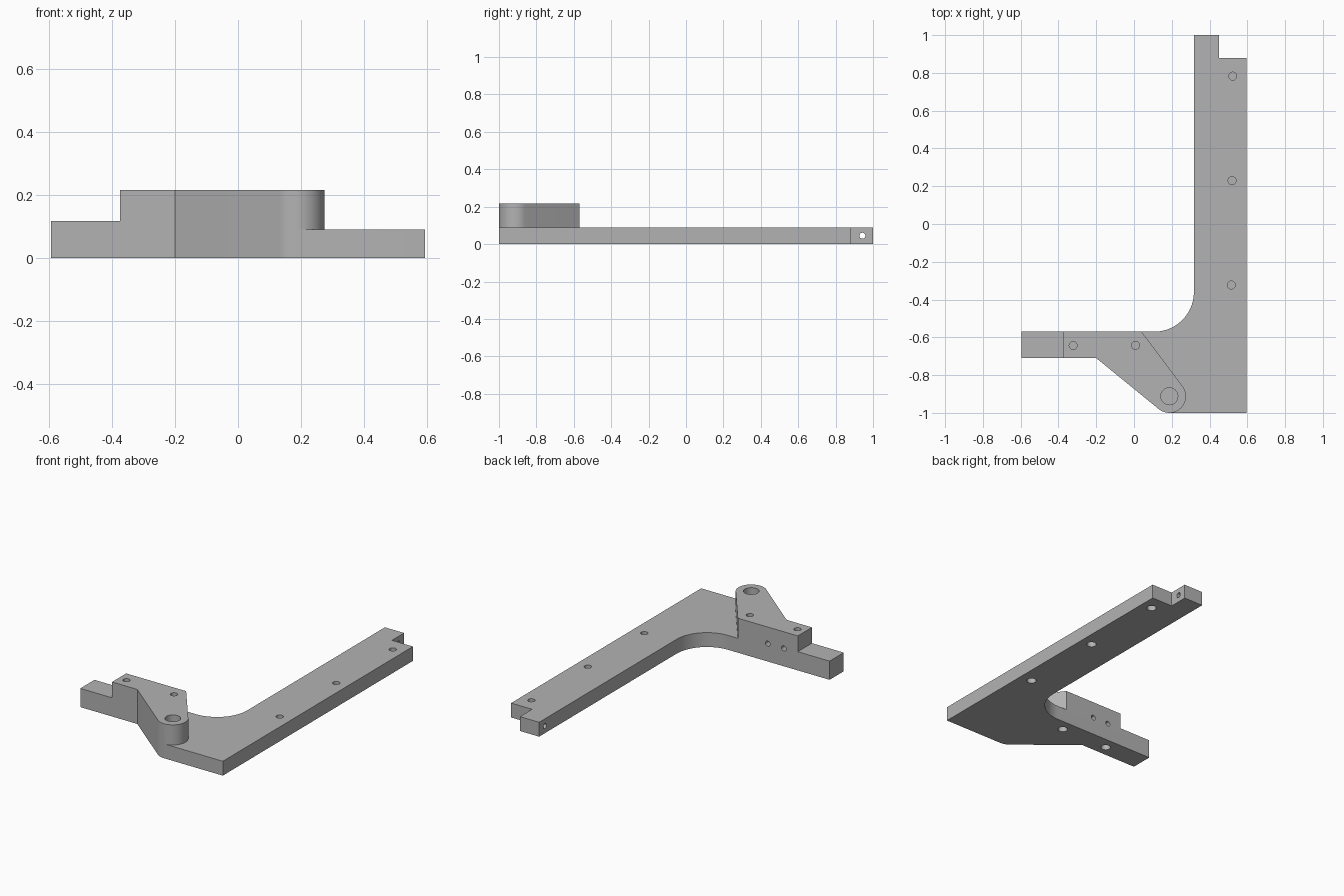
import bpy, bmesh
from math import pi, sin, cos, acos, atan2, hypot, radians
from mathutils import Matrix, Vector

cube = bpy.data.objects.get("Cube")
if cube:
    bpy.data.objects.remove(cube, do_unlink=True)

grey = bpy.data.materials.new("plain grey")
grey.use_nodes = True
grey.diffuse_color = (0.45, 0.45, 0.45, 1)
grey.node_tree.nodes["Principled BSDF"].inputs["Base Color"].default_value = grey.diffuse_color

PLATE, TONGUE, BLOCK = 0.09, 0.117, 0.216   # top heights
LEFT, STEP, BACK, FRONT = -0.595, -0.375, -0.57, -0.71
PIVOT, BOSS = (0.187, -0.912), 0.088


def add_object(name, bm):
    bmesh.ops.recalc_face_normals(bm, faces=bm.faces)
    mesh = bpy.data.meshes.new(name)
    bm.to_mesh(mesh)
    bm.free()
    mesh.materials.append(grey)
    obj = bpy.data.objects.new(name, mesh)
    bpy.context.collection.objects.link(obj)
    return obj


def prism(name, outline, z0, z1):
    bm = bmesh.new()
    face = bm.faces.new([bm.verts.new((x, y, z0)) for x, y in outline])
    top = bmesh.ops.extrude_face_region(bm, geom=[face])["geom"]
    bmesh.ops.translate(bm, vec=(0, 0, z1 - z0),
                        verts=[v for v in top if isinstance(v, bmesh.types.BMVert)])
    return add_object(name, bm)


def hole(name, start, end, radius):
    a, b = Vector(start), Vector(end)
    turn = (b - a).to_track_quat('Z', 'Y').to_matrix().to_4x4()
    bm = bmesh.new()
    bmesh.ops.create_cone(bm, cap_ends=True, segments=32, radius1=radius, radius2=radius,
                          depth=(b - a).length, matrix=Matrix.Translation((a + b) / 2) @ turn)
    return add_object(name, bm)


def arc(centre, radius, a0, a1, steps):
    angles = [a0 + (a1 - a0) * i / steps for i in range(steps + 1)]
    return [(centre[0] + radius * cos(a), centre[1] + radius * sin(a)) for a in angles]


def tangent(point, side):
    # Angle on the boss circle where a line from the point touches it
    dx, dy = point[0] - PIVOT[0], point[1] - PIVOT[1]
    return atan2(dy, dx) + side * acos(BOSS / hypot(dx, dy))


def combine(target, tool, operation):
    mod = target.modifiers.new(operation, 'BOOLEAN')
    mod.operation, mod.object, mod.solver = operation, tool, 'EXACT'
    bpy.context.view_layer.objects.active = target
    bpy.ops.object.modifier_apply(modifier=mod.name)
    bpy.data.objects.remove(tool, do_unlink=True)


# Outlines share the rounded boss at the front
elbow, shoulder = (-0.2, FRONT), (0.04, BACK)
a_front = tangent(elbow, 1) - 2 * pi
a_back = tangent(shoulder, -1)
boss_front = arc(PIVOT, BOSS, a_front, -pi / 2, 8)
boss_back = arc(PIVOT, BOSS, -pi / 2, a_back, 20)

# L-shaped plate with end tab and inner fillet
plate = [(LEFT, FRONT), elbow] + boss_front + [
    (0.595, -1), (0.595, 0.88), (0.45, 0.88), (0.45, 1), (0.317, 1)]
plate += arc((0.107, -0.36), 0.21, 0, -pi / 2, 24) + [shoulder, (STEP, BACK), (LEFT, BACK)]
bracket = prism("corner_bracket", plate, 0, PLATE)

# Raised pivot block and stepped tongue
block = [(STEP, FRONT), elbow] + boss_front + boss_back[1:] + [shoulder, (STEP, BACK)]
combine(bracket, prism("pivot_block", block, PLATE, BLOCK), 'UNION')
tongue = [(LEFT, FRONT), (STEP, FRONT), (STEP, BACK), (LEFT, BACK)]
combine(bracket, prism("tongue", tongue, PLATE, TONGUE), 'UNION')

# Pin holes: narrow sockets on top, wider ones underneath
pins = [(0.523, 0.783, PLATE), (0.519, 0.23, PLATE), (0.515, -0.323, PLATE),
        (-0.322, -0.643, BLOCK), (0.008, -0.643, BLOCK)]
for x, y, top in pins:
    combine(bracket, hole("top_socket", (x, y, top - 0.03), (x, y, top + 0.1), 0.021), 'DIFFERENCE')
    combine(bracket, hole("bottom_socket", (x, y, -0.1), (x, y, 0.05), 0.028), 'DIFFERENCE')

# Pivot bore, tab cross hole and two blind holes in the back wall
combine(bracket, hole("pivot_bore", (*PIVOT, PLATE + 0.005), (*PIVOT, 0.3), 0.045), 'DIFFERENCE')
combine(bracket, hole("tab_hole", (0.2, 0.943, 0.045), (0.55, 0.943, 0.045), 0.016), 'DIFFERENCE')
for x in (-0.278, -0.167):
    combine(bracket, hole("wall_hole", (x, BACK - 0.07, 0.112), (x, BACK + 0.1, 0.112), 0.016), 'DIFFERENCE')

# Merge coplanar faces and shade the round walls
bm = bmesh.new()
bm.from_mesh(bracket.data)
bmesh.ops.remove_doubles(bm, verts=bm.verts, dist=0.0001)
bmesh.ops.dissolve_limit(bm, angle_limit=radians(0.5), verts=bm.verts, edges=bm.edges)
bm.to_mesh(bracket.data)
bm.free()
bpy.ops.object.select_all(action='DESELECT')
bracket.select_set(True)
bpy.context.view_layer.objects.active = bracket
bpy.ops.object.shade_smooth_by_angle(angle=radians(30))
